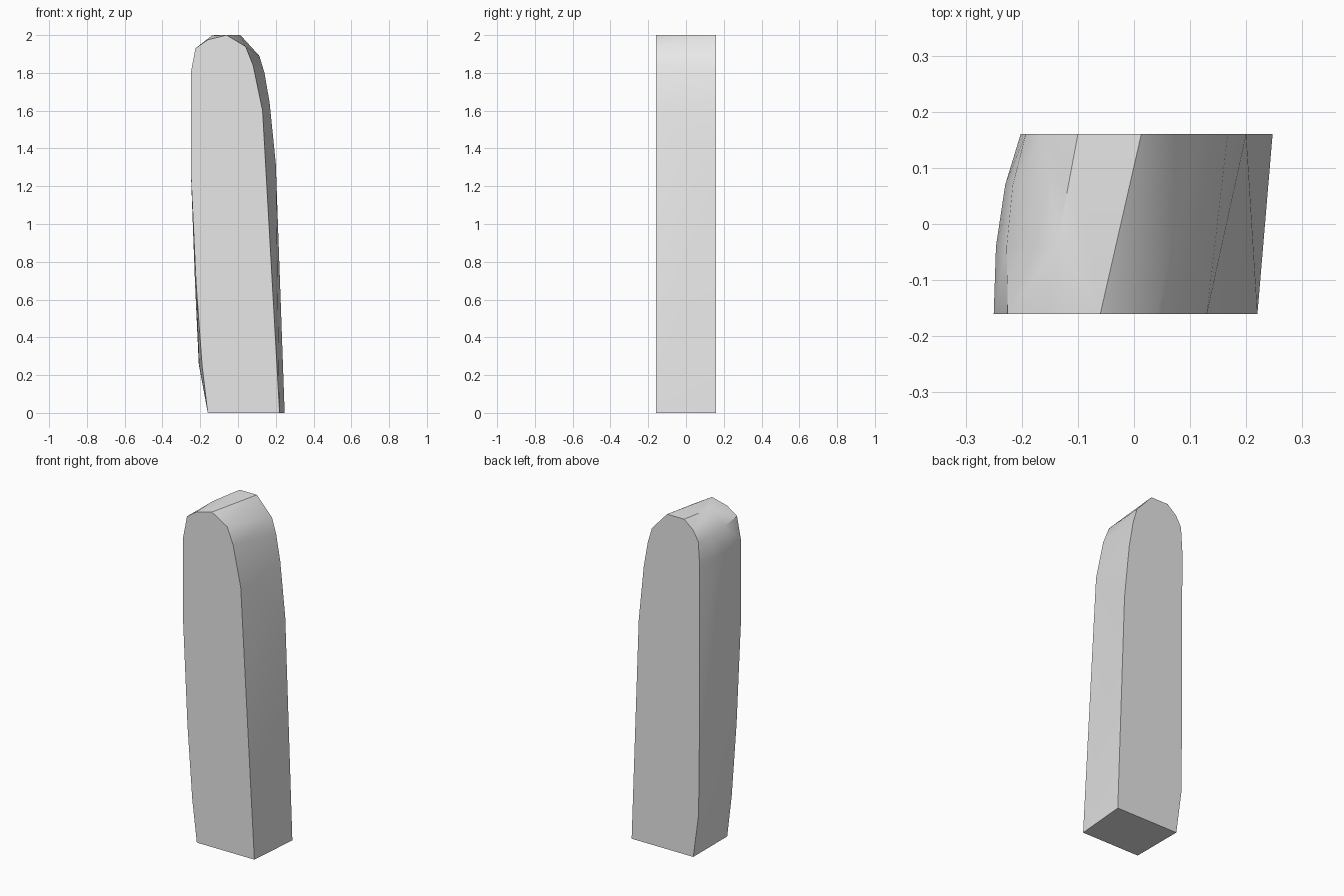
import bpy
import bmesh
import math
from mathutils import Vector

cube = bpy.data.objects.get("Cube")
if cube:
    bpy.data.objects.remove(cube, do_unlink=True)

HALF_DEPTH = 0.16
BULGE = 0.014

# Matching left-edge outlines (x, z), bottom to shoulder
front_edge = [(-0.16, 0), (-0.19, 0.25), (-0.222, 0.69), (-0.25, 1.29),
              (-0.25, 1.8), (-0.225, 1.93), (-0.16, 1.975)]
back_edge = [(-0.16, 0), (-0.195, 0.26), (-0.2, 0.69), (-0.2, 1.29),
             (-0.202, 1.75), (-0.193, 1.89), (-0.1, 2)]

# Crown and opposite edge (x, z), top to bottom
front_rest = [(-0.06, 2), (0.04, 1.94), (0.08, 1.84), (0.13, 1.6), (0.22, 0)]
back_rest = [(-0.16, 1.95), (0.013, 2), (0.113, 1.89), (0.14, 1.8),
             (0.167, 1.645), (0.2, 1.32), (0.247, 0)]


def section(profile, y):
    return [Vector((x, y, z)) for x, z in profile]


front = section(front_edge, -HALF_DEPTH)
back = section(back_edge, HALF_DEPTH)
points = front + back
points += section(front_rest, -HALF_DEPTH) + section(back_rest, HALF_DEPTH)

# Two middle sections give the left side its gentle outward swell
for t in (0.375, 0.72):
    for i, (a, b) in enumerate(zip(front, back)):
        p = a.lerp(b, t)
        if i == len(front) - 1:
            p.z = min(p.z + BULGE, 2)
        elif i > 0:
            p.x -= BULGE
        points.append(p)

# Wrap the sections in one convex slab
bm = bmesh.new()
for p in points:
    bm.verts.new(p)
hull = bmesh.ops.convex_hull(bm, input=bm.verts[:])
loose = [v for v in bm.verts if not v.link_faces]
bmesh.ops.delete(bm, geom=loose, context='VERTS')
bmesh.ops.dissolve_limit(bm, angle_limit=math.radians(0.5),
                         verts=bm.verts[:], edges=bm.edges[:])
bmesh.ops.recalc_face_normals(bm, faces=bm.faces[:])
mesh = bpy.data.meshes.new("standing_slab")
bm.to_mesh(mesh)
bm.free()

slab = bpy.data.objects.new("standing_slab", mesh)
bpy.context.collection.objects.link(slab)

# Plain stone colour
grey = bpy.data.materials.new("light_grey")
grey.use_nodes = True
colour = (0.8, 0.8, 0.8, 1)
grey.diffuse_color = colour
for node in grey.node_tree.nodes:
    if node.type == 'BSDF_PRINCIPLED':
        node.inputs["Base Color"].default_value = colour
mesh.materials.append(grey)

# Smooth sides with crisp rims
bpy.ops.object.select_all(action='DESELECT')
slab.select_set(True)
bpy.context.view_layer.objects.active = slab
bpy.ops.object.shade_smooth_by_angle(angle=math.radians(30))
